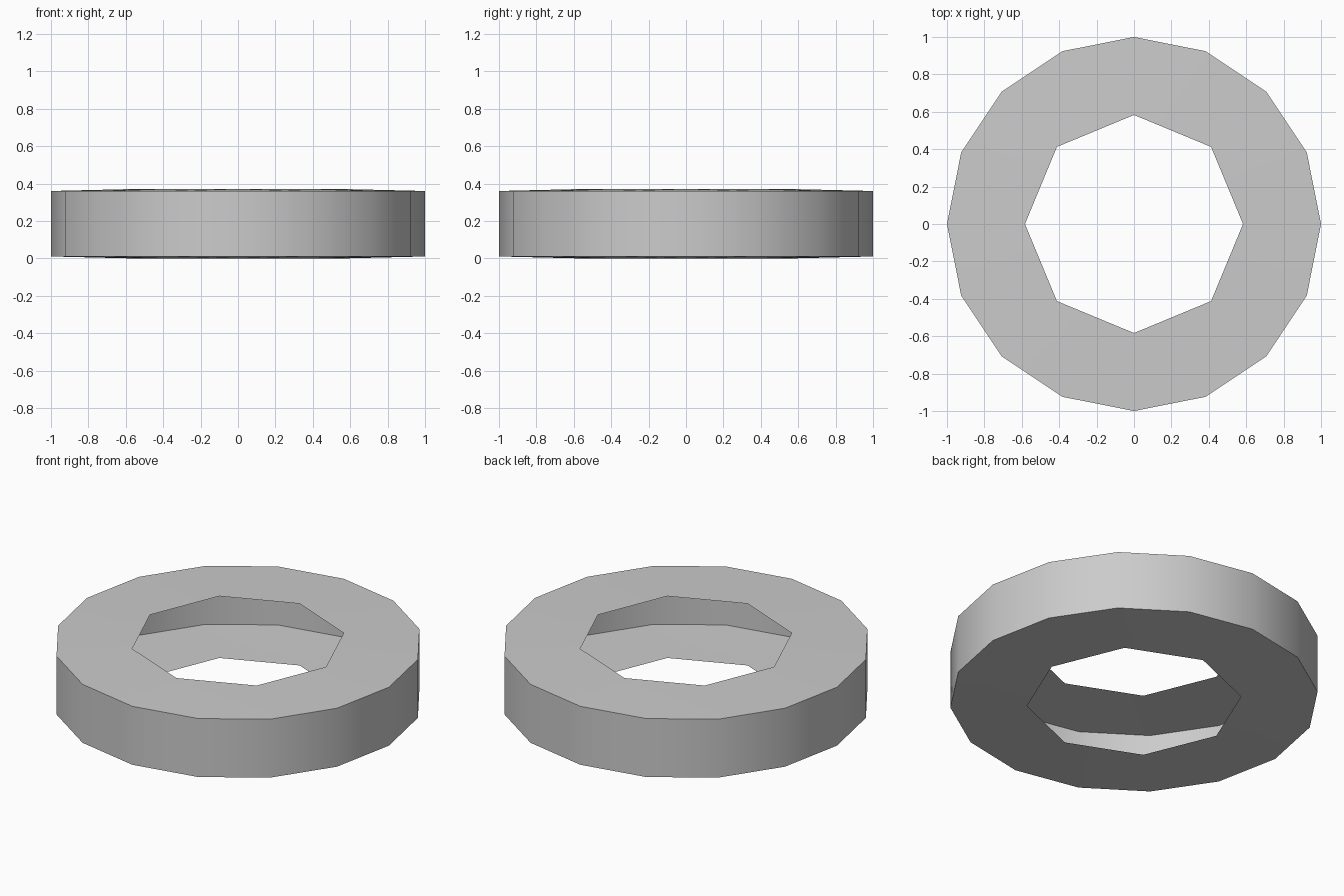
import bpy, bmesh
from math import sin, cos, tau

if "Cube" in bpy.data.objects:
    bpy.data.objects.remove(bpy.data.objects["Cube"])

OUTER_R, INNER_R = 1.0, 0.583
SIDES = 16


def ring(bm, count, radius, z):
    return [bm.verts.new((radius * cos(tau * i / count),
                          radius * sin(tau * i / count), z)) for i in range(count)]


def cap(bm, outer, inner, flip):
    # annular face strip joining the 16-sided rim to the 8-sided hole
    n, m = len(outer), len(inner)
    for k in range(m):
        a, b = inner[k], inner[(k + 1) % m]
        p, q, r = outer[2 * k], outer[2 * k + 1], outer[(2 * k + 2) % n]
        for tri in ((a, p, q), (a, q, b), (b, q, r)):
            bm.faces.new(tri[::-1] if flip else tri)


bm = bmesh.new()
low_rim = ring(bm, SIDES, OUTER_R, 0.01)
top_rim = ring(bm, SIDES, OUTER_R, 0.36)
low_hole = ring(bm, SIDES // 2, INNER_R, 0.0)
top_hole = ring(bm, SIDES // 2, INNER_R, 0.37)

# outer tread wall
for i in range(SIDES):
    j = (i + 1) % SIDES
    bm.faces.new((low_rim[i], low_rim[j], top_rim[j], top_rim[i]))

# side walls; the shell stays open and hollow toward the hole
cap(bm, top_rim, top_hole, False)
cap(bm, low_rim, low_hole, True)

mesh = bpy.data.meshes.new("hollow_ring")
bm.to_mesh(mesh)
bm.free()
obj = bpy.data.objects.new("hollow_ring", mesh)
bpy.context.collection.objects.link(obj)
bpy.context.view_layer.objects.active = obj
obj.select_set(True)
bpy.ops.object.shade_smooth_by_angle(angle=0.6)
